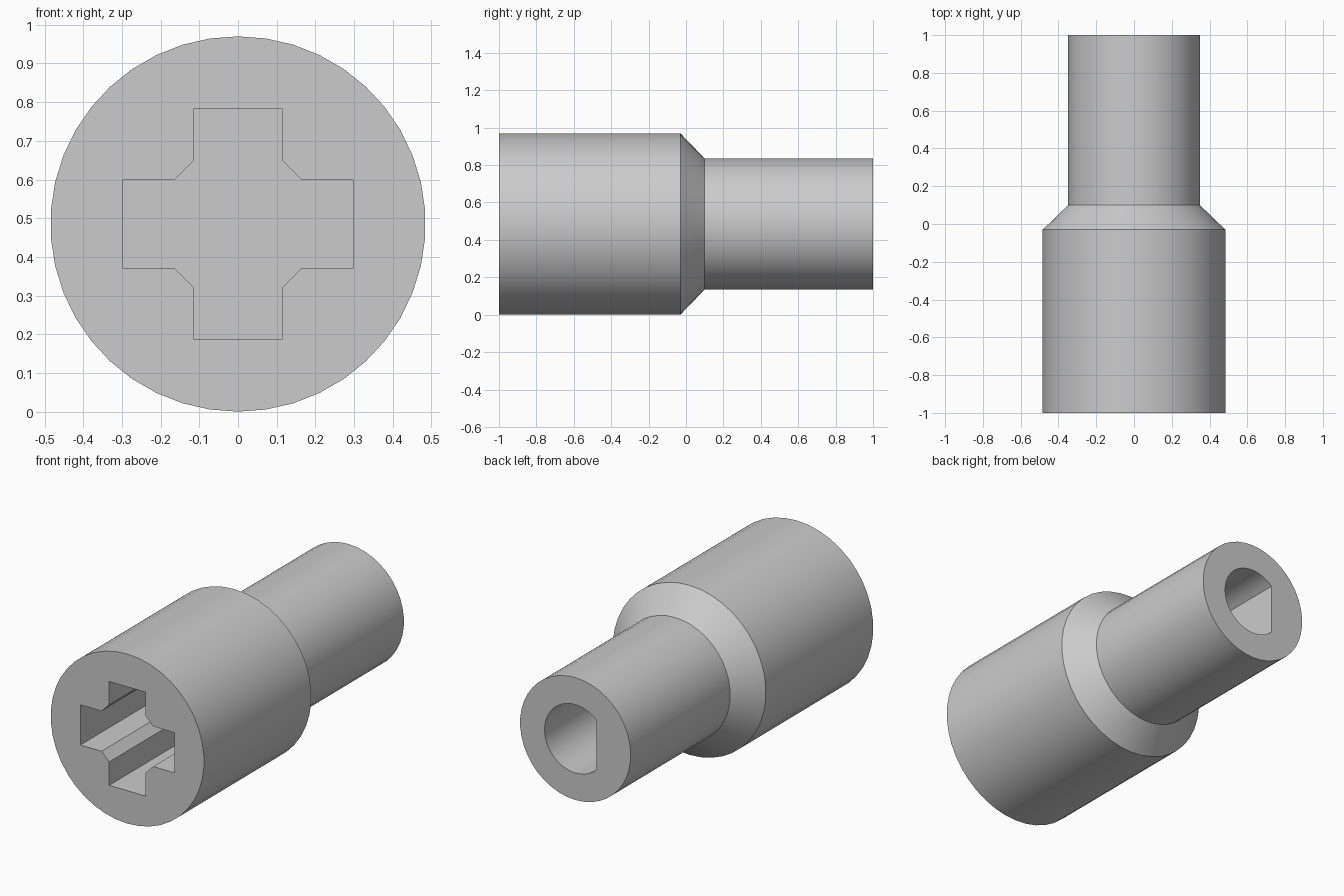
import bpy, bmesh
from math import cos, sin, tau, radians, acos

if "Cube" in bpy.data.objects:
    bpy.data.objects.remove(bpy.data.objects["Cube"])

RADIUS = 0.485      # big end radius, also the axis height
SIDES = 42

grey = bpy.data.materials.new("grey plastic")
grey.use_nodes = True
colour = (0.6, 0.6, 0.6, 1)
grey.diffuse_color = colour
grey.node_tree.nodes["Principled BSDF"].inputs["Base Color"].default_value = colour


def loft(name, rings):
    """Closed solid through rings of (y, [(x, z), ...]) about the axis."""
    bm = bmesh.new()
    loops = [[bm.verts.new((x, y, z + RADIUS)) for x, z in ring] for y, ring in rings]
    for a, b in zip(loops, loops[1:]):
        for i in range(len(a)):
            j = (i + 1) % len(a)
            bm.faces.new((a[i], a[j], b[j], b[i]))
    bm.faces.new(loops[0])
    bm.faces.new(loops[-1])
    bmesh.ops.recalc_face_normals(bm, faces=bm.faces)
    mesh = bpy.data.meshes.new(name)
    bm.to_mesh(mesh)
    bm.free()
    mesh.materials.append(grey)
    obj = bpy.data.objects.new(name, mesh)
    bpy.context.collection.objects.link(obj)
    return obj


def circle(r):
    return [(r * sin(tau * i / SIDES), r * cos(tau * i / SIDES)) for i in range(SIDES)]


# Stepped body with a conical shoulder
body = loft("coupler_body", [(-1, circle(RADIUS)), (-0.03, circle(RADIUS)),
                             (0.10, circle(0.35)), (1, circle(0.35))])

# Cross socket in the front, with bevelled inner corners
w, arm, bevel = 0.115, 0.297, 0.163
cross = []
quarter = [(arm, -w), (arm, w), (bevel, w), (w, bevel)]
for _ in range(4):
    cross += quarter
    quarter = [(-z, x) for x, z in quarter]
cross_cutter = loft("cross_socket_cutter", [(-1.1, cross), (-0.03, cross)])

# D-shaped shaft bore in the back, flat towards -x
bore, flat = 0.195, 0.133
start = acos(flat / bore)
steps = 36
d_shape = []
for i in range(steps + 1):
    a = start + (tau - 2 * start) * i / steps
    d_shape.append((-bore * cos(a), bore * sin(a)))
d_cutter = loft("shaft_bore_cutter", [(0.10, d_shape), (1.1, d_shape)])

# Cut both sockets, then drop the cutters
bpy.ops.object.select_all(action="DESELECT")
bpy.context.view_layer.objects.active = body
body.select_set(True)
for cutter in (cross_cutter, d_cutter):
    cutter.hide_render = True
    mod = body.modifiers.new(cutter.name, "BOOLEAN")
    mod.operation = "DIFFERENCE"
    mod.solver = "EXACT"
    mod.object = cutter
    bpy.ops.object.modifier_apply(modifier=mod.name)
    bpy.data.objects.remove(cutter)

bpy.ops.object.shade_smooth_by_angle(angle=radians(30))
